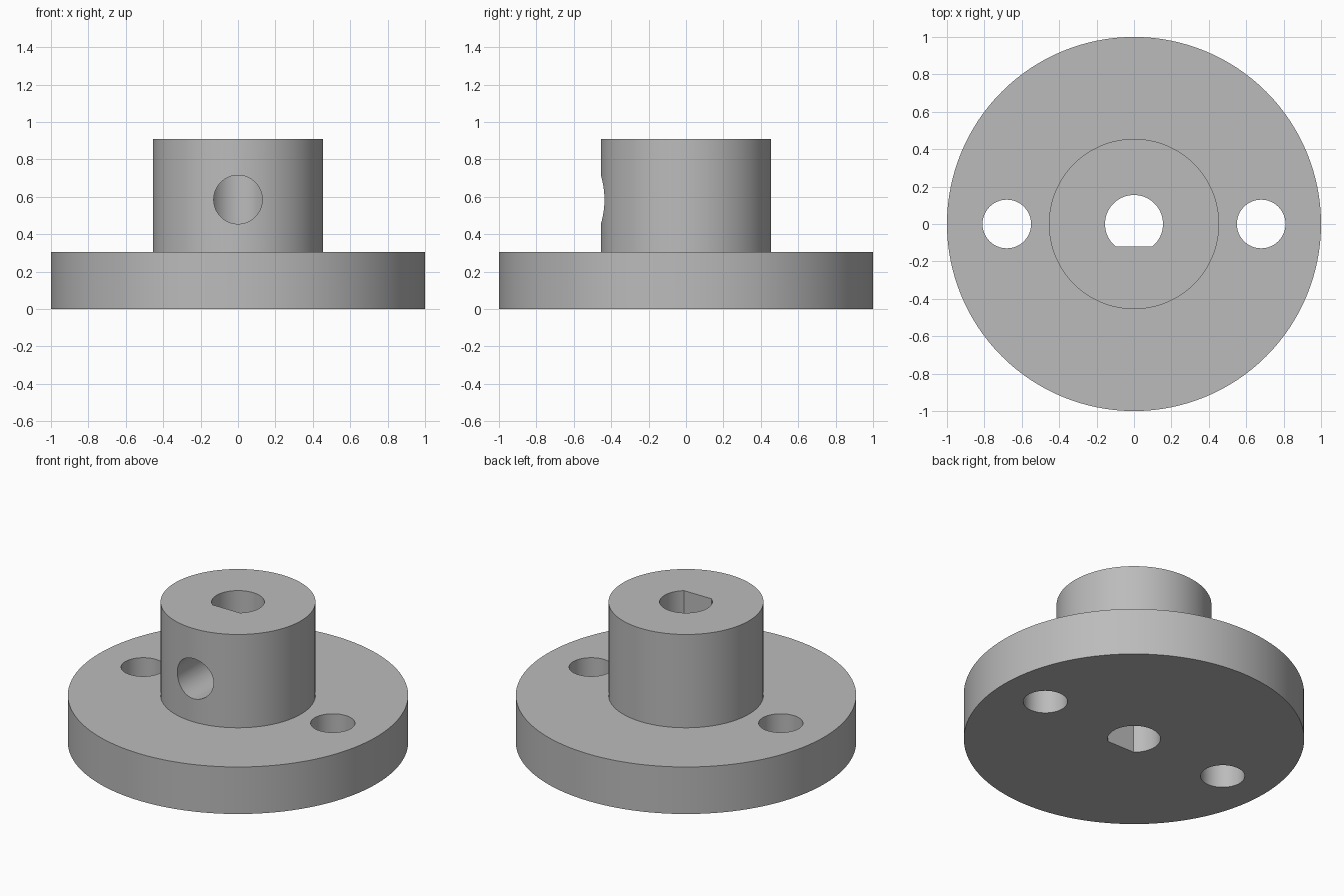
import bpy
import bmesh
import math

default_cube = bpy.data.objects.get("Cube")
if default_cube:
    bpy.data.objects.remove(default_cube, do_unlink=True)

FLANGE_TOP, HUB_TOP = 0.305, 0.91
FLANGE_R, HUB_R = 1.0, 0.455
BORE_R, BORE_FLAT = 0.155, -0.12
HOLE_R, HOLE_X = 0.13, 0.68
SCREW_Z = 0.585

grey = bpy.data.materials.new("plain grey")
grey.use_nodes = True
colour = (0.5, 0.5, 0.5, 1)
grey.diffuse_color = colour
grey.node_tree.nodes["Principled BSDF"].inputs["Base Color"].default_value = colour


def make_object(name, bm):
    bmesh.ops.recalc_face_normals(bm, faces=bm.faces)
    mesh = bpy.data.meshes.new(name)
    bm.to_mesh(mesh)
    bm.free()
    mesh.materials.append(grey)
    obj = bpy.data.objects.new(name, mesh)
    bpy.context.collection.objects.link(obj)
    return obj


def prism(name, outline, bottom, top):
    bm = bmesh.new()
    face = bm.faces.new([bm.verts.new((x, y, bottom)) for x, y in outline])
    side = bmesh.ops.extrude_face_region(bm, geom=[face])["geom"]
    verts = [v for v in side if isinstance(v, bmesh.types.BMVert)]
    bmesh.ops.translate(bm, verts=verts, vec=(0, 0, top - bottom))
    return make_object(name, bm)


def arc(radius, start, end, steps, cx=0):
    angles = [start + (end - start) * i / steps for i in range(steps + 1)]
    return [(cx + radius * math.cos(a), radius * math.sin(a)) for a in angles]


def circle(radius, steps=64, cx=0):
    return arc(radius, 0, math.tau, steps, cx)[:-1]


# Flange and hub as one turned body
bm = bmesh.new()
profile = [(0, 0), (FLANGE_R, 0), (FLANGE_R, FLANGE_TOP),
           (HUB_R, FLANGE_TOP), (HUB_R, HUB_TOP), (0, HUB_TOP)]
points = [bm.verts.new((r, 0, z)) for r, z in profile]
edges = [bm.edges.new(pair) for pair in zip(points, points[1:])]
bmesh.ops.spin(bm, geom=points + edges, cent=(0, 0, 0), axis=(0, 0, 1),
               angle=math.tau, steps=128, use_merge=True)
bmesh.ops.remove_doubles(bm, verts=bm.verts, dist=0.0001)
bmesh.ops.dissolve_limit(bm, angle_limit=0.01, verts=bm.verts, edges=bm.edges)
body = make_object("flanged_hub", bm)

# D-shaped shaft bore: the arc is closed by its flat chord
flat_angle = math.asin(BORE_FLAT / BORE_R)
d_outline = arc(BORE_R, flat_angle, math.pi - flat_angle, 56)
cutters = [prism("shaft_bore_cutter", d_outline, -0.1, HUB_TOP + 0.1)]

# Mounting holes on both sides of the flange
for side in (-1, 1):
    cutters.append(prism("mounting_hole_cutter", circle(HOLE_R, cx=side * HOLE_X),
                         -0.1, FLANGE_TOP + 0.1))

# Set screw hole from the front into the bore
screw = prism("screw_hole_cutter", circle(HOLE_R), 0, 0.6)
screw.data.transform(screw.matrix_world.Rotation(math.pi / 2, 4, "X"))
screw.location.z = SCREW_Z
cutters.append(screw)

for cutter in cutters:
    cutter.hide_render = True
    cut = body.modifiers.new(cutter.name, "BOOLEAN")
    cut.operation = "DIFFERENCE"
    cut.solver = "EXACT"
    cut.object = cutter

# Bake the cuts, drop the cutters, and smooth the round walls
bpy.ops.object.select_all(action="DESELECT")
body.select_set(True)
bpy.context.view_layer.objects.active = body
for modifier in list(body.modifiers):
    bpy.ops.object.modifier_apply(modifier=modifier.name)
for cutter in cutters:
    bpy.data.objects.remove(cutter, do_unlink=True)
bpy.ops.object.shade_smooth_by_angle(angle=math.radians(30))
